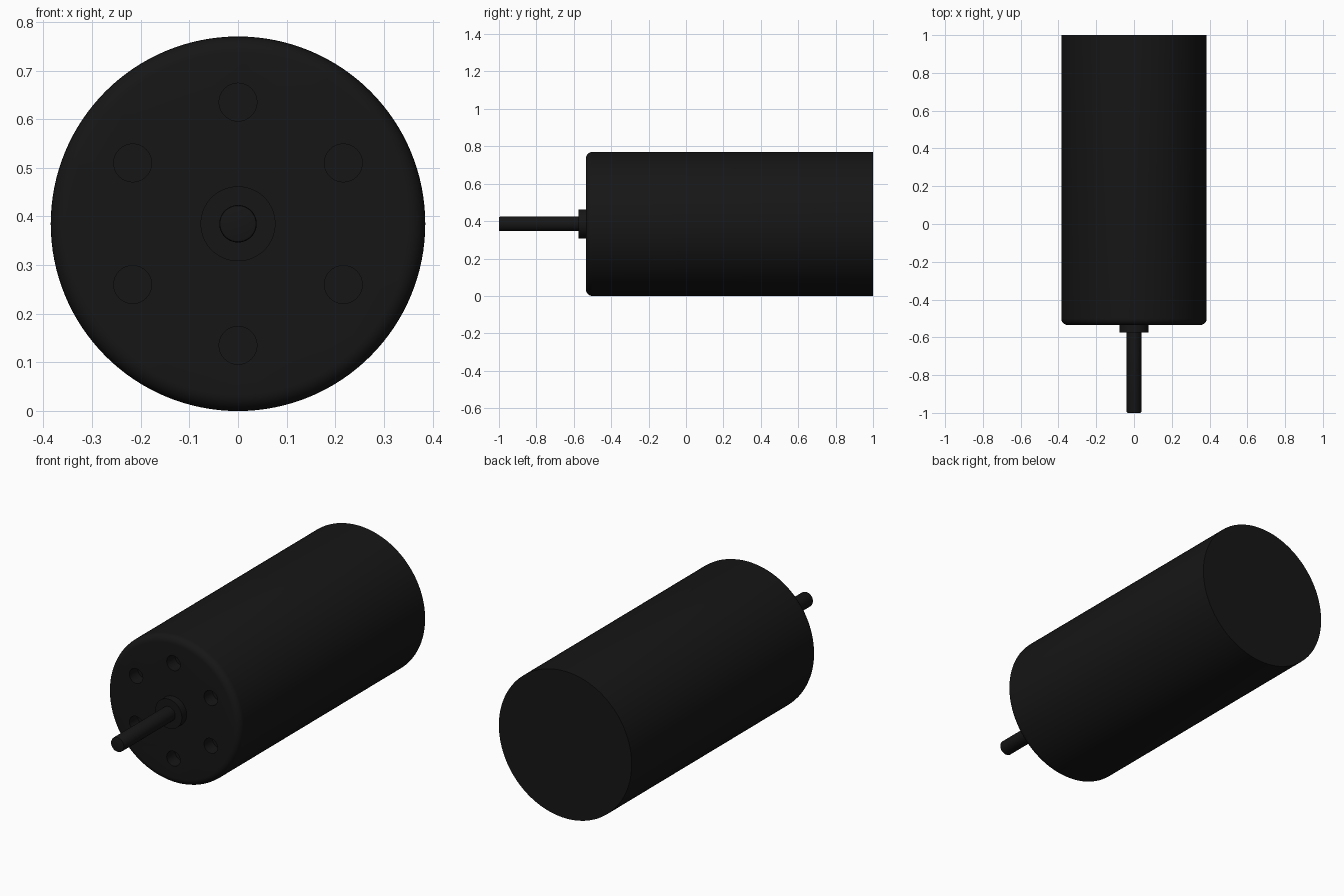
import bpy, bmesh, math

if "Cube" in bpy.data.objects:
    bpy.data.objects.remove(bpy.data.objects["Cube"])

CZ = 0.385  # height of the motor axis
black = bpy.data.materials.new("black")
black.diffuse_color = (0.008, 0.008, 0.008, 1)
black.use_nodes = True
black.node_tree.nodes["Principled BSDF"].inputs["Base Color"].default_value = black.diffuse_color


def lathe(name, profile, segs, x=0.0, z=CZ):
    """Revolve (radius, y) points around an axis parallel to y, with capped ends."""
    bm = bmesh.new()
    rings = []
    for r, y in profile:
        ring = []
        for i in range(segs):
            a = 2 * math.pi * i / segs
            ring.append(bm.verts.new((x + r * math.cos(a), y, z + r * math.sin(a))))
        rings.append(ring)
    for a, b in zip(rings, rings[1:]):
        for i in range(segs):
            j = (i + 1) % segs
            bm.faces.new((a[i], a[j], b[j], b[i]))
    bm.faces.new(rings[0])
    bm.faces.new(rings[-1])
    bmesh.ops.recalc_face_normals(bm, faces=bm.faces)
    me = bpy.data.meshes.new(name)
    bm.to_mesh(me)
    bm.free()
    ob = bpy.data.objects.new(name, me)
    bpy.context.collection.objects.link(ob)
    me.materials.append(black)
    return ob


def smooth(ob):
    bpy.ops.object.select_all(action='DESELECT')
    ob.select_set(True)
    bpy.context.view_layer.objects.active = ob
    bpy.ops.object.shade_smooth_by_angle(angle=math.radians(35))


# Motor can with a rounded front edge
R, FRONT, F = 0.385, -0.535, 0.035
fillet = [(R - F + F * math.sin(t), FRONT + F - F * math.cos(t))
          for t in (math.pi / 2 * k / 6 for k in range(7))]
can = lathe("motor_can", fillet + [(R, 0.92), (R, 1.0)], 128)

# Six blind mounting holes in the front face
for k in range(6):
    a = math.radians(30 + 60 * k)
    cutter = lathe("hole_cutter", [(0.039, FRONT - 0.05), (0.039, FRONT + 0.07)], 32,
                   0.25 * math.cos(a), CZ + 0.25 * math.sin(a))
    mod = can.modifiers.new("hole", 'BOOLEAN')
    mod.operation = 'DIFFERENCE'
    mod.solver = 'EXACT'
    mod.object = cutter
    bpy.context.view_layer.objects.active = can
    bpy.ops.object.modifier_apply(modifier=mod.name)
    bpy.data.objects.remove(cutter)
smooth(can)

# Bearing boss and output shaft
smooth(lathe("bearing_boss", [(0.077, -0.575), (0.077, FRONT + 0.005)], 64))
smooth(lathe("output_shaft", [(0.033, -1.0), (0.037, -0.9985), (0.0385, -0.995),
                              (0.0385, -0.57)], 48))
